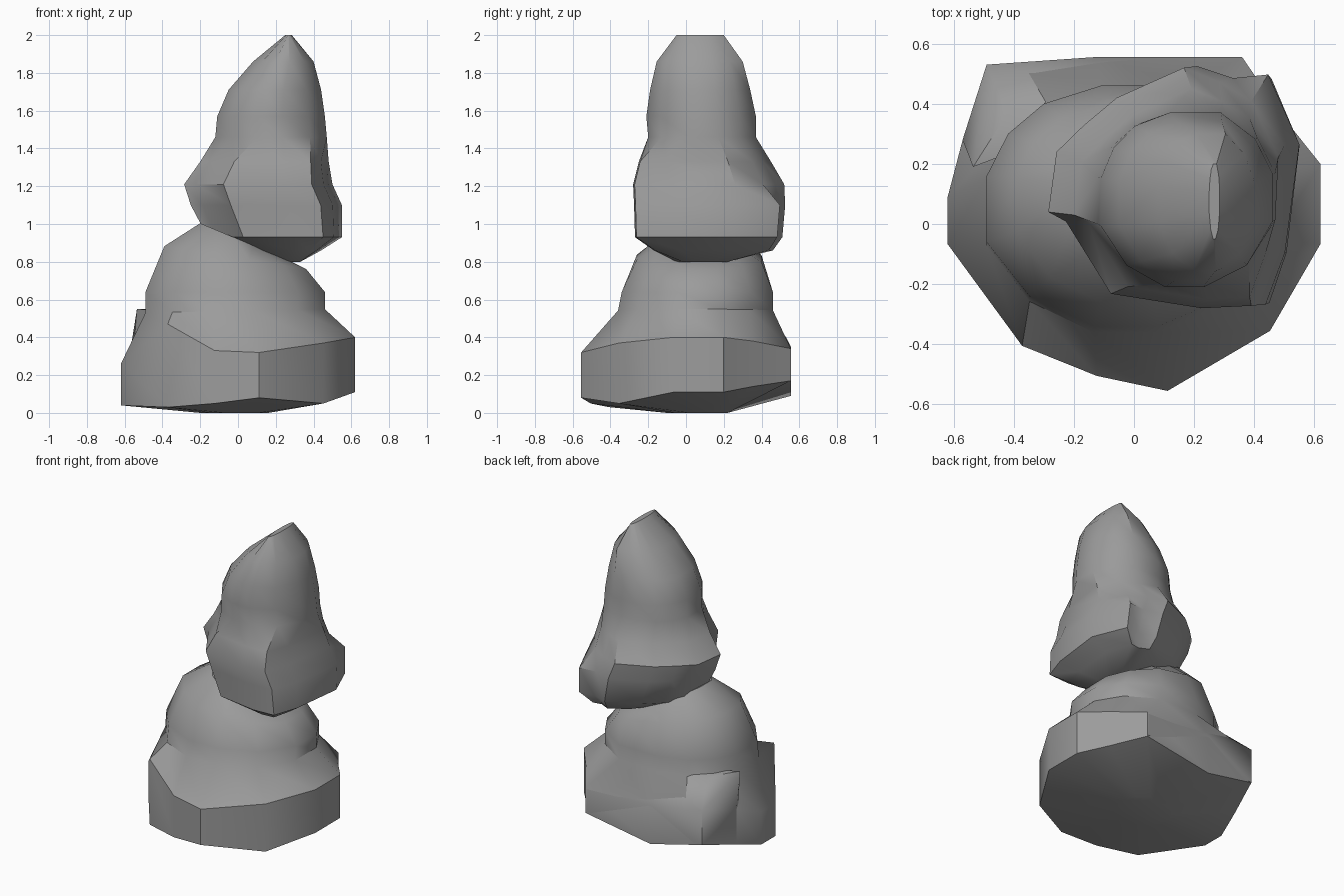
import bpy
import bmesh
from math import radians

cube = bpy.data.objects.get("Cube")
if cube:
    bpy.data.objects.remove(cube, do_unlink=True)

stone = bpy.data.materials.new("stone grey")
stone.use_nodes = True
GREY = (0.33, 0.33, 0.33, 1)
stone.diffuse_color = GREY
stone.node_tree.nodes["Principled BSDF"].inputs["Base Color"].default_value = GREY

# Rock outlines in a unit box, seen from above, starting at the right side
BASE = [(-1, -.12), (-1, .16), (-.92, .5), (-.79, .95), (-.2, 1), (.58, 1), (.8, .64),
        (1, .36), (1, -.12), (.73, -.64), (.18, -1), (-.2, -.91), (-.6, -.73)]
ROUND = [(-1, -.3), (-1, .25), (-.85, .6), (-.6, .85), (-.2, 1), (.4, 1), (.8, .7),
         (1, .3), (1, -.25), (.7, -.75), (.2, -1), (-.25, -1), (-.7, -.75)]
FOOT = [(-1, -.2), (-.93, .3), (-.7, .52), (-.42, .75), (.15, 1), (.45, .9), (.74, .93),
        (1, .35), (.88, -.55), (.72, -.98), (.3, -1), (-.47, -.88), (-.85, -.28)]
# The waist follows the foot, but its back left corner leans inwards
WAIST = FOOT[:5] + [(.45, .88), (.72, .72)] + FOOT[7:]

# Uneven lower edge and rim of the base, one height per outline point
EDGE = [.04, .04, .1, .17, .09, .17, .14, .11, .11, .05, .08, .05, .03]
RIM = [.26, .26, .33, .38, .34, .34, .38, .4, .4, .37, .32, .33, .47]


def finish(bm, name):
    bmesh.ops.recalc_face_normals(bm, faces=bm.faces)
    mesh = bpy.data.meshes.new(name)
    bm.to_mesh(mesh)
    bm.free()
    mesh.materials.append(stone)
    obj = bpy.data.objects.new(name, mesh)
    bpy.context.collection.objects.link(obj)
    bpy.ops.object.select_all(action='DESELECT')
    obj.select_set(True)
    bpy.context.view_layer.objects.active = obj
    bpy.ops.object.shade_smooth_by_angle(angle=radians(38))


def level(z, count=len(BASE)):
    return [z] * count


def loft(name, rings):
    """Each ring: outline, heights, slope along x, then its x and y limits."""
    bm = bmesh.new()
    loops = []
    for outline, heights, slope, x0, x1, y0, y1 in rings:
        loop = []
        for (u, v), z in zip(outline, heights):
            x = (x0 + x1 + u * (x1 - x0)) / 2
            y = (y0 + y1 + v * (y1 - y0)) / 2
            loop.append(bm.verts.new((x, y, z + slope * x)))
        loops.append(loop)
    for low, high in zip(loops, loops[1:]):
        for i in range(len(low)):
            bm.faces.new((low[i - 1], low[i], high[i], high[i - 1]))
    bm.faces.new(loops[0])
    bm.faces.new(loops[-1])
    finish(bm, name)


# Wide lower boulder with a stepped ledge and a sloping top
loft("lower_boulder", [
    (ROUND, level(0), 0, -.2, .16, -.1, .22),
    (BASE, EDGE, 0, -.62, .62, -.555, .555),
    (BASE, RIM, 0, -.62, .62, -.555, .555),
    (ROUND, level(.54), .02, -.49, .46, -.36, .46),
    (ROUND, level(.64), 0, -.49, .46, -.34, .46),
    (ROUND, level(.82), -.16, -.39, .36, -.26, .4),
    (ROUND, level(.92), -.42, -.2, .27, -.14, .3),
])

# Raised chunk on the back right corner, with a leaning back face
bm = bmesh.new()
for point in [(-.57, .28, .12), (-.57, .28, .33), (-.535, .19, .55), (-.42, .37, .55),
              (-.49, .53, .4), (-.49, .53, .17), (-.13, .555, .35), (-.1, .46, .5),
              (.35, .556, .33), (.35, .556, .18), (.15, .45, .5)]:
    bm.verts.new(point)
bmesh.ops.convex_hull(bm, input=bm.verts)
finish(bm, "corner_chunk")

# Tall leaning boulder balanced on top
loft("upper_boulder", [
    (ROUND, level(.8), 0, .17, .33, -.05, .22),
    (FOOT, level(.86), 0, .02, .44, -.17, .46),
    (FOOT, level(.93), 0, -.16, .55, -.27, .51),
    (FOOT, level(1.1), 0, -.25, .55, -.275, .525),
    (WAIST, level(1.21), 0, -.285, .5, -.28, .52),
    (WAIST, level(1.33), 0, -.2, .48, -.25, .45),
    (ROUND, level(1.46), 0, -.12, .47, -.2, .37),
    (ROUND, level(1.57), 0, -.11, .46, -.21, .37),
    (ROUND, level(1.71), 0, -.05, .44, -.19, .34),
    (ROUND, level(1.86), 0, .08, .4, -.155, .3),
    (ROUND, level(2), 0, .25, .285, -.05, .2),
])
